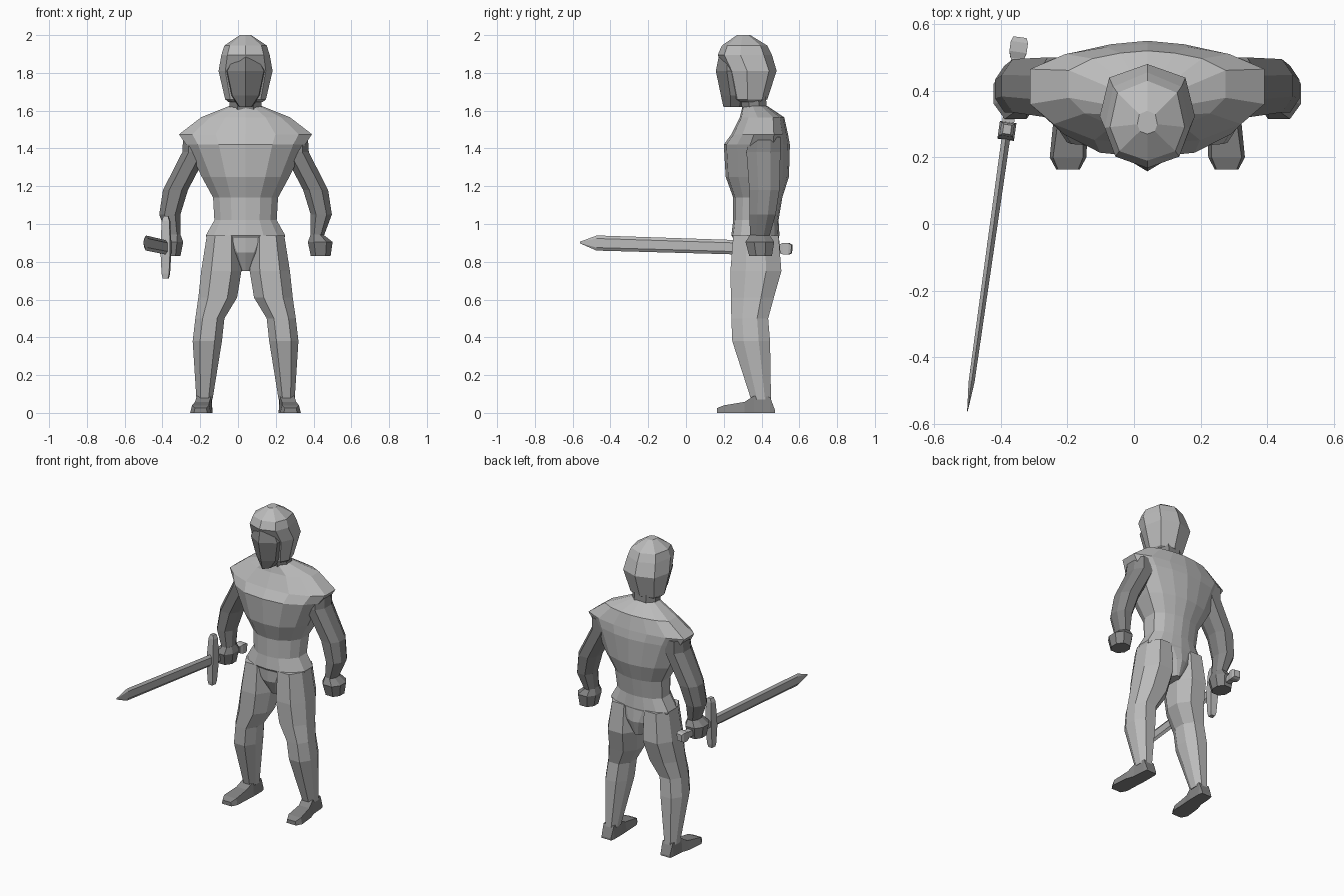
import bpy, bmesh, math
from mathutils import Vector, Matrix

if "Cube" in bpy.data.objects:
    bpy.data.objects.remove(bpy.data.objects["Cube"])

CX = 0.04  # body centre line


def material(name, v):
    m = bpy.data.materials.new(name)
    m.diffuse_color = (v, v, v, 1)
    m.use_nodes = True
    m.node_tree.nodes["Principled BSDF"].inputs["Base Color"].default_value = m.diffuse_color
    return m


CLOTH = material("light grey", 0.5)
SKIN = material("dark grey", 0.24)
METAL = material("steel grey", 0.48)


def loft(name, rings, mat, mirror=False, matrix=None):
    """Skin a stack of equal rings, cap both ends."""
    bm = bmesh.new()
    for side in ((1, -1) if mirror else (1,)):
        loops = [[bm.verts.new((p[0] * side, p[1], p[2])) for p in r] for r in rings]
        n = len(loops[0])
        for a, b in zip(loops, loops[1:]):
            for i in range(n):
                j = (i + 1) % n
                bm.faces.new((a[i], a[j], b[j], b[i]))
        bm.faces.new(loops[0])
        bm.faces.new(loops[-1])
    bm.transform(matrix if matrix else Matrix.Translation((CX, 0, 0)))
    bmesh.ops.recalc_face_normals(bm, faces=bm.faces)
    me = bpy.data.meshes.new(name)
    bm.to_mesh(me)
    bm.free()
    me.materials.append(mat)
    ob = bpy.data.objects.new(name, me)
    bpy.context.collection.objects.link(ob)
    return ob


def sym_ring(half, z, w, yf, yb):
    """Symmetric ring from a half outline of (width, depth) fractions."""
    pts = [(u * w, yf + v * (yb - yf), z) for u, v in half]
    return pts + [(-x, y, z) for x, y, z in reversed(pts[1:-1])]


def oct_ring(z, x0, x1, y0, y1):
    c = ((-.5, -1), (.5, -1), (1, -.4), (1, .4), (.5, 1), (-.5, 1), (-1, .4), (-1, -.4))
    return [((x0 + x1) / 2 + u * (x1 - x0) / 2, (y0 + y1) / 2 + v * (y1 - y0) / 2, z)
            for u, v in c]


def box_ring(y, hx, hz, zc=0):
    return [(-hx, y, zc - hz), (hx, y, zc - hz), (hx, y, zc + hz), (-hx, y, zc + hz)]


BODY = ((0, 0), (.45, .04), (.8, .2), (1, .4), (1, .75), (.7, .9), (.35, .97), (0, 1))
HEAD = ((0, 0), (.75, .12), (1, .42), (.8, .85), (0, 1))

# Torso with broad shoulders, narrow waist and flared hem
loft("torso", [sym_ring(BODY, *r) for r in (
    (1.625, .085, .30, .43),
    (1.565, .235, .285, .52),
    (1.475, .352, .24, .54),
    (1.42, .315, .20, .55),
    (1.25, .232, .21, .545),
    (1.14, .172, .25, .51),
    (1.02, .165, .25, .49),
    (.94, .21, .24, .495),
    (.925, .205, .25, .49))], CLOTH)

# Pelvis wedge between the legs
loft("pelvis", [sym_ring(BODY, *r) for r in (
    (.95, .19, .25, .49),
    (.85, .10, .255, .50),
    (.75, .03, .31, .47))], CLOTH)

# Neck and faceted helmet
loft("neck", [oct_ring(1.60, -.085, .085, .30, .43),
              oct_ring(1.70, -.085, .085, .28, .42)], SKIN)
loft("helmet", [sym_ring(HEAD, *r) for r in (
    (2.0, .03, .27, .34),
    (1.945, .112, .19, .43),
    (1.895, .128, .168, .455),
    (1.81, .143, .21, .48),
    (1.66, .108, .25, .43),
    (1.645, .09, .28, .41))], CLOTH)

# Ridged face
FACE = ((0, 0), (.9, .32), (1, .7), (0, 1))
loft("face", [sym_ring(FACE, *r) for r in (
    (1.90, .06, .176, .32),
    (1.81, .108, .158, .34),
    (1.68, .078, .185, .34),
    (1.62, .035, .198, .32))], SKIN)

# Arms, slightly bent, ending in blocky fists
loft("arms", [oct_ring(*r) for r in (
    (1.46, .21, .33, .33, .50),
    (1.38, .20, .335, .32, .50),
    (1.18, .305, .437, .335, .495),
    (1.05, .345, .457, .335, .475),
    (.93, .345, .412, .34, .44))], SKIN, mirror=True)
loft("hands", [oct_ring(*r) for r in (
    (.945, .345, .41, .34, .44),
    (.905, .33, .461, .315, .467),
    (.83, .345, .45, .335, .455))], SKIN, mirror=True)

# Legs
loft("legs", [oct_ring(*r) for r in (
    (.94, .03, .205, .25, .49),
    (.75, .022, .235, .235, .505),
    (.61, .045, .25, .238, .465),
    (.50, .112, .266, .24, .435),
    (.38, .125, .28, .245, .445),
    (.07, .175, .26, .345, .45))], CLOTH, mirror=True)


# Feet, lofted from toe to heel
def foot_ring(y, xc, w, wt, h):
    return [(xc - w, y, 0), (xc + w, y, 0), (xc + wt, y, h), (xc - wt, y, h)]


loft("feet", [foot_ring(*r) for r in (
    (.163, .238, .035, .03, .025),
    (.20, .238, .055, .045, .04),
    (.31, .23, .052, .038, .058),
    (.36, .22, .045, .038, .09),
    (.445, .217, .042, .038, .085),
    (.472, .217, .036, .034, .012))], SKIN, mirror=True)

# Sword, built along y then aimed from pommel to tip
pommel, tip = Vector((-.342, .56, .868)), Vector((-.5, -.562, .902))
aim = (pommel - tip).normalized()
side = aim.cross(Vector((0, 0, 1))).normalized()
up = side.cross(aim)
M = Matrix((side, aim, up)).transposed().to_4x4()
M.translation = tip
length = (pommel - tip).length


def blade_ring(y, t, h):
    return [(-t, y, 0), (0, y, -h), (t, y, 0), (0, y, h)]


def flat_ring(y, t, h):
    return [(-t, y, -h * .6), (0, y, -h), (t, y, -h * .6),
            (t, y, h * .6), (0, y, h), (-t, y, h * .6)]


loft("blade", [flat_ring(*r) for r in (
    (0, .001, .004), (.09, .009, .04), (.85, .013, .038))], METAL, matrix=M)
loft("sword_guard", [[(-x, .85 - d, z), (x, .85 - d, z), (x, .85 + d, z), (-x, .85 + d, z)]
                     for z, x, d in ((-.165, .014, .016), (-.14, .02, .02), (-.03, .025, .026),
                                     (.03, .025, .026), (.14, .02, .02), (.165, .012, .014))],
     METAL, matrix=M)
loft("sword_grip", [box_ring(.85, .018, .02), box_ring(length - .05, .018, .02)], METAL, matrix=M)
loft("sword_pommel", [box_ring(length - .065, .02, .022), box_ring(length - .045, .026, .03),
                      box_ring(length - .015, .026, .03), box_ring(length, .02, .022)],
     METAL, matrix=M)
